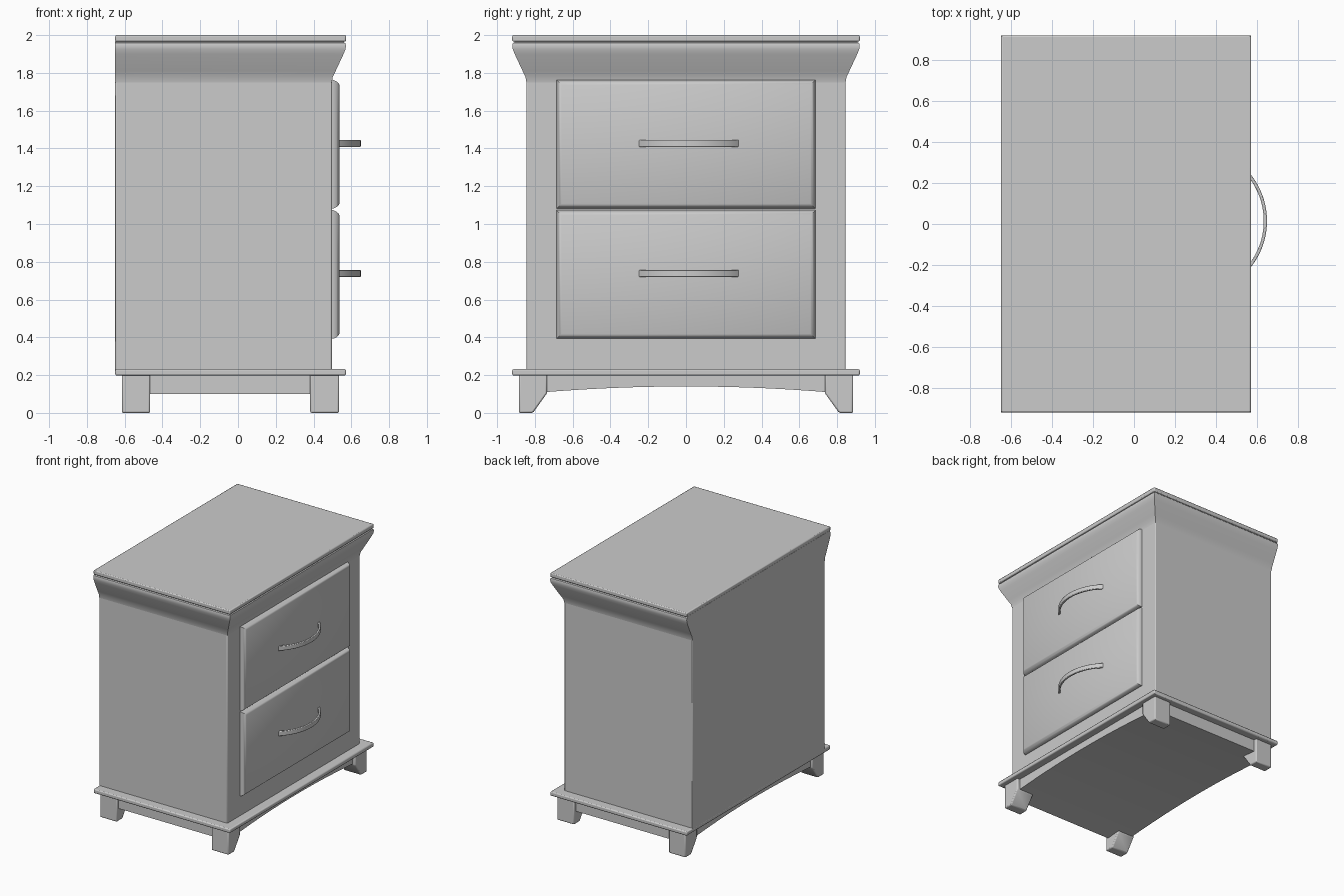
import bpy, bmesh, math

if "Cube" in bpy.data.objects:
    bpy.data.objects.remove(bpy.data.objects["Cube"], do_unlink=True)

grey = bpy.data.materials.new("plain_grey")
grey.use_nodes = True
colour = (0.6, 0.6, 0.6, 1)
grey.diffuse_color = colour
grey.node_tree.nodes["Principled BSDF"].inputs["Base Color"].default_value = colour

BACK, FRONT, HALF = -0.65, 0.497, 0.845   # cabinet carcass limits


def finish(name, bm, bevel=0.0, segments=2):
    bmesh.ops.recalc_face_normals(bm, faces=bm.faces)
    mesh = bpy.data.meshes.new(name)
    bm.to_mesh(mesh)
    bm.free()
    mesh.materials.append(grey)
    ob = bpy.data.objects.new(name, mesh)
    bpy.context.collection.objects.link(ob)
    if bevel:
        mod = ob.modifiers.new("soft_edges", "BEVEL")
        mod.width, mod.segments = bevel, segments
        mod.limit_method = "ANGLE"
    bpy.ops.object.select_all(action="DESELECT")
    ob.select_set(True)
    bpy.context.view_layer.objects.active = ob
    bpy.ops.object.shade_smooth_by_angle(angle=math.radians(40))
    return ob


def loft(name, rings, **kw):
    """Skin a closed solid through rings of matching points."""
    bm = bmesh.new()
    loops = [[bm.verts.new(p) for p in ring] for ring in rings]
    n = len(loops[0])
    for a, b in zip(loops, loops[1:]):
        for i in range(n):
            j = (i + 1) % n
            bm.faces.new((a[i], a[j], b[j], b[i]))
    bm.faces.new(loops[0])
    bm.faces.new(loops[-1])
    return finish(name, bm, **kw)


def rect(x0, x1, y0, y1, z):
    return [(x0, y0, z), (x1, y0, z), (x1, y1, z), (x0, y1, z)]


def box(name, x0, x1, y0, y1, z0, z1, **kw):
    return loft(name, [rect(x0, x1, y0, y1, z) for z in (z0, z1)], **kw)


def prism_x(name, profile, x0, x1, **kw):
    return loft(name, [[(x, y, z) for y, z in profile] for x in (x0, x1)], **kw)


# Carcass, with a plinth below it
box("cabinet_body", BACK, FRONT, -HALF, HALF, 0.22, 1.79, bevel=0.006)
box("base_plinth", BACK, 0.572, -0.92, 0.92, 0.198, 0.232, bevel=0.008)

# Flared crown on three sides, flush at the back
flare = [(0, 1.75), (0.005, 1.78), (0.02, 1.81), (0.062, 1.90), (0.072, 1.925),
         (0.075, 1.945), (0.072, 1.957), (0.064, 1.962), (0.064, 1.97)]
loft("crown_moulding",
     [rect(BACK, FRONT + d, -HALF - d, HALF + d, z) for d, z in flare])
box("table_top", BACK, 0.572, -0.92, 0.92, 1.966, 2.0, bevel=0.007)

# Solid skirt with a shallow arch along its underside
arch = [(-0.86 + 1.72 * i / 24) for i in range(25)]
skirt = [(y, 0.10 + 0.04 * (1 - (y / 0.86) ** 2)) for y in arch]
prism_x("arched_skirt", skirt + [(0.86, 0.21), (-0.86, 0.21)], -0.6, 0.51)

# Four bracket feet with a sloping inner side
foot = [(0.885, 0), (0.81, 0), (0.735, 0.105), (0.735, 0.205), (0.885, 0.205)]
for end, x0, x1 in (("back", -0.615, -0.465), ("front", 0.382, 0.535)):
    for side, s in (("left", 1), ("right", -1)):
        prism_x(f"{end}_{side}_foot", [(s * y, z) for y, z in foot], x0, x1, bevel=0.008)

# Drawer fronts with chamfered edges, each with a bowed pull
for level, z0, z1 in (("lower", 0.393, 1.073), ("upper", 1.082, 1.762)):
    rings = []
    for x, inset in ((0.48, 0), (0.505, 0), (0.522, 0.008), (0.533, 0.018), (0.537, 0.026)):
        y = 0.685 - inset
        rings.append([(x, -y, z0 + inset), (x, y, z0 + inset),
                      (x, y, z1 - inset), (x, -y, z1 - inset)])
    loft(f"{level}_drawer", rings)

    zc = z0 + 0.345
    radius, thick, steps = 0.363, 0.016, 24
    sweep = math.asin(0.265 / radius) + 0.03
    bar = []
    for i in range(steps + 1):
        a = sweep * (2 * i / steps - 1)
        c, s = math.cos(a), math.sin(a)
        bar.append([(0.287 + r * c, 0.015 + r * s, zc + dz) for r, dz in
                    ((radius, -0.019), (radius, 0.019),
                     (radius - thick, 0.019), (radius - thick, -0.019))])
    loft(f"{level}_handle", bar, bevel=0.004)
